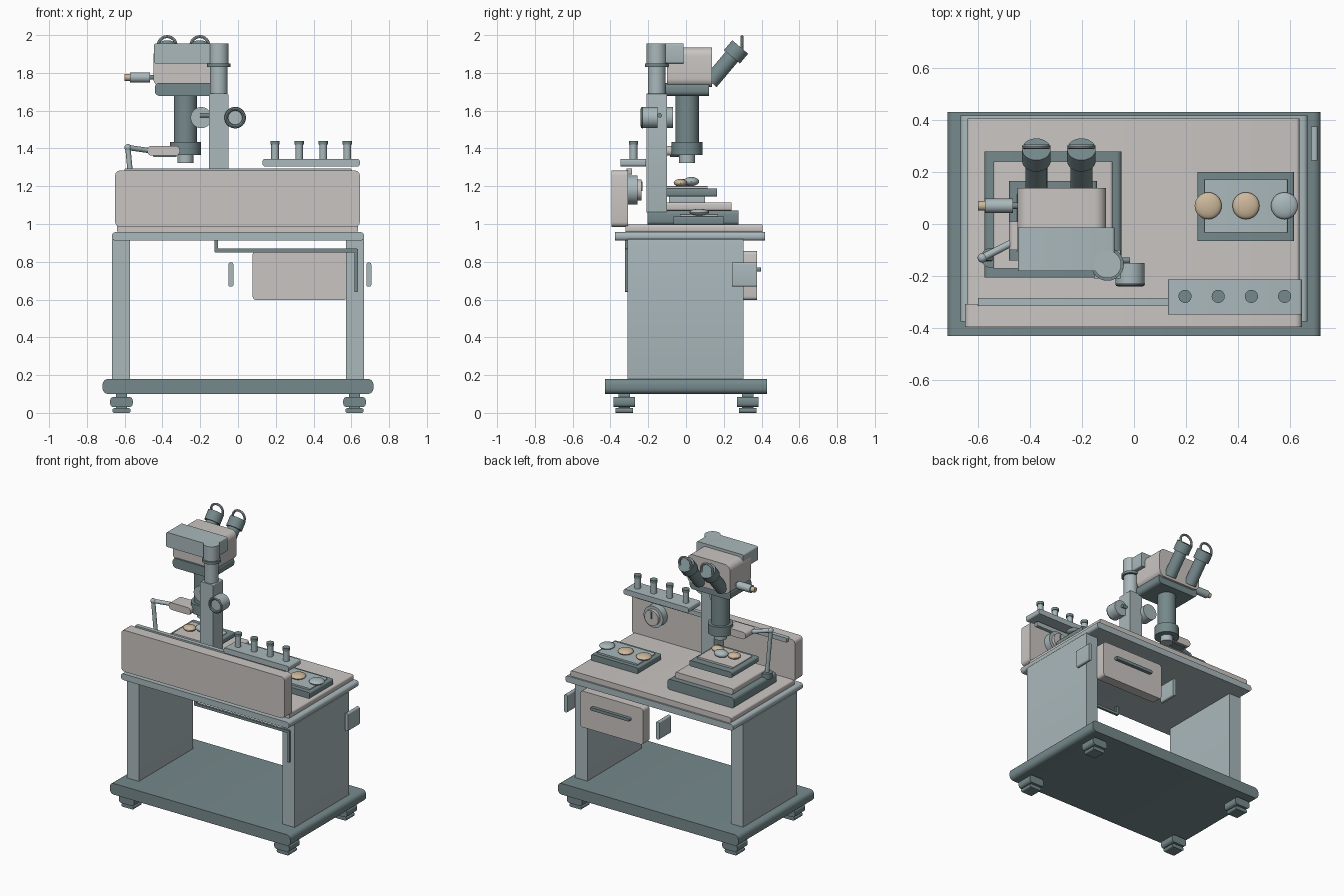
import bpy, bmesh, math
from mathutils import Vector

if "Cube" in bpy.data.objects:
    bpy.data.objects.remove(bpy.data.objects["Cube"])


def material(name, rgb):
    m = bpy.data.materials.new(name)
    m.use_nodes = True
    m.diffuse_color = (*rgb, 1)
    m.node_tree.nodes["Principled BSDF"].inputs["Base Color"].default_value = (*rgb, 1)
    return m


DARK = material("slate", (0.18, 0.25, 0.26))
LIGHT = material("pale_blue_grey", (0.40, 0.48, 0.50))
BEIGE = material("warm_grey", (0.59, 0.56, 0.54))
TAN = material("tan", (0.61, 0.48, 0.33))


def finish(bm, name, mat):
    bmesh.ops.recalc_face_normals(bm, faces=bm.faces)
    me = bpy.data.meshes.new(name)
    bm.to_mesh(me)
    bm.free()
    me.materials.append(mat)
    ob = bpy.data.objects.new(name, me)
    bpy.context.collection.objects.link(ob)
    bpy.ops.object.select_all(action="DESELECT")
    bpy.context.view_layer.objects.active = ob
    ob.select_set(True)
    bpy.ops.object.shade_smooth_by_angle(angle=math.radians(35))
    return ob


def box(name, mat, xs, ys, zs, r=0.006, steps=4):
    """Rounded rectangle in x-z, extruded along y."""
    bm = bmesh.new()
    ring = []
    corners = [(xs[1] - r, zs[1] - r), (xs[0] + r, zs[1] - r),
               (xs[0] + r, zs[0] + r), (xs[1] - r, zs[0] + r)]
    for i, (cx, cz) in enumerate(corners):
        for s in range(steps + 1):
            a = (i + s / steps) * math.pi / 2
            ring.append(bm.verts.new((cx + r * math.cos(a), ys[0], cz + r * math.sin(a))))
    face = bm.faces.new(ring)
    out = bmesh.ops.extrude_face_region(bm, geom=[face])["geom"]
    moved = [v for v in out if isinstance(v, bmesh.types.BMVert)]
    bmesh.ops.translate(bm, verts=moved, vec=(0, ys[1] - ys[0], 0))
    return finish(bm, name, mat)


def rod(name, mat, a, b, r, sides=32):
    """Cylinder between two points."""
    a, b = Vector(a), Vector(b)
    bm = bmesh.new()
    bmesh.ops.create_cone(bm, cap_ends=True, segments=sides, radius1=r, radius2=r,
                          depth=(b - a).length)
    rot = (b - a).to_track_quat("Z", "Y").to_matrix()
    bmesh.ops.rotate(bm, verts=bm.verts, cent=(0, 0, 0), matrix=rot)
    bmesh.ops.translate(bm, verts=bm.verts, vec=(a + b) / 2)
    return finish(bm, name, mat)


def ring(name, mat, loc, major, minor):
    """Torus whose axis runs along y."""
    bpy.ops.mesh.primitive_torus_add(location=loc, rotation=(math.pi / 2, 0, 0),
                                     major_radius=major, minor_radius=minor,
                                     major_segments=32, minor_segments=8)
    ob = bpy.context.object
    ob.name = name
    ob.data.materials.append(mat)
    bpy.ops.object.shade_smooth_by_angle()


def pebble(name, mat, loc, size):
    bm = bmesh.new()
    bmesh.ops.create_uvsphere(bm, u_segments=20, v_segments=10, radius=1)
    bmesh.ops.scale(bm, verts=bm.verts, vec=size)
    bmesh.ops.translate(bm, verts=bm.verts, vec=loc)
    finish(bm, name, mat)


# Bench: plinth, feet, side panels, worktop
box("plinth", DARK, (-0.717, 0.717), (-0.43, 0.43), (0.10, 0.18), 0.03)
for sx in (-1, 1):
    for sy in (-1, 1):
        x, y = sx * 0.617, sy * 0.327
        box("foot_block", DARK, (x - 0.06, x + 0.06), (y - 0.058, y + 0.058), (0.03, 0.085), 0.02)
        box("foot_neck", DARK, (x - 0.03, x + 0.03), (y - 0.03, y + 0.03), (0.015, 0.11))
        box("foot_pad", DARK, (x - 0.048, x + 0.048), (y - 0.046, y + 0.046), (0, 0.025), 0.01)
    box("side_panel", LIGHT, (sx * 0.619 - 0.048, sx * 0.619 + 0.048), (-0.31, 0.305), (0.17, 0.92), 0.003)
box("worktop_edge", LIGHT, (-0.667, 0.667), (-0.375, 0.417), (0.912, 0.957), 0.018)
box("worktop", BEIGE, (-0.64, 0.635), (-0.32, 0.405), (0.955, 0.997), 0.012)

# Front screen with rail, bottle shelf and dial
box("front_screen", BEIGE, (-0.65, 0.645), (-0.395, -0.308), (0.985, 1.283), 0.025)
box("screen_rail", LIGHT, (-0.6, 0.6), (-0.315, -0.285), (1.262, 1.294))
box("bottle_shelf", LIGHT, (0.13, 0.645), (-0.348, -0.213), (1.305, 1.344), 0.012)
for i in range(4):
    x = 0.196 + i * 0.1275
    rod("bottle", LIGHT, (x, -0.278, 1.34), (x, -0.278, 1.425), 0.02)
    rod("bottle_cap", DARK, (x, -0.278, 1.42), (x, -0.278, 1.44), 0.025)
rod("dial_body", LIGHT, (0.44, -0.31, 1.18), (0.44, -0.257, 1.18), 0.077)
rod("dial_face", BEIGE, (0.44, -0.26, 1.18), (0.44, -0.235, 1.18), 0.055)
box("dial_pointer", DARK, (0.435, 0.445), (-0.236, -0.229), (1.175, 1.225), 0.002)

# Drawer with handle and a pair of side plates
mid = 0.3275
box("drawer", BEIGE, (mid - 0.25, mid + 0.25), (0.305, 0.375), (0.597, 0.857), 0.02)
box("drawer_handle", DARK, (mid - 0.155, mid + 0.155), (0.375, 0.398), (0.748, 0.77), 0.008)
for s in (-1, 1):
    x = mid + s * 0.365
    box("drawer_side_plate", LIGHT, (x - 0.013, x + 0.013), (0.243, 0.375), (0.668, 0.796), 0.01)

# Drain pipe under the worktop
box("pipe_drop", DARK, (-0.124, -0.106), (-0.322, -0.305), (0.85, 0.92), 0.004)
box("pipe_run", DARK, (-0.124, 0.635), (-0.322, -0.305), (0.85, 0.869), 0.004)
box("pipe_end", DARK, (0.617, 0.635), (-0.322, -0.305), (0.64, 0.869), 0.004)

# Sample tray
box("tray", DARK, (0.243, 0.615), (-0.065, 0.2), (0.995, 1.04), 0.01)
box("tray_insert", LIGHT, (0.27, 0.59), (-0.033, 0.17), (1.035, 1.052))
for x, mat in ((0.285, TAN), (0.43, TAN), (0.578, LIGHT)):
    pebble("tray_sample", mat, (x, 0.07, 1.062), (0.052, 0.052, 0.018))

# Instrument base and stage
box("base", DARK, (-0.575, -0.048), (-0.205, 0.278), (0.995, 1.072), 0.02)
box("base_plate", BEIGE, (-0.54, -0.082), (-0.17, 0.24), (1.07, 1.115), 0.012)
box("stage_spacer", LIGHT, (-0.42, -0.2), (-0.09, 0.1), (1.11, 1.15))
box("stage", DARK, (-0.48, -0.142), (-0.14, 0.165), (1.145, 1.187), 0.012)
box("stage_insert", BEIGE, (-0.45, -0.17), (-0.105, 0.115), (1.185, 1.2))
pebble("sample_light", LIGHT, (-0.3, 0.028, 1.225), (0.05, 0.042, 0.024))
pebble("sample_left", TAN, (-0.23, -0.03, 1.218), (0.042, 0.035, 0.02))
pebble("sample_right", TAN, (-0.38, -0.005, 1.218), (0.045, 0.04, 0.02))

# Column and focus knobs
cx, cy = -0.102, -0.155
box("column", LIGHT, (cx - 0.051, cx + 0.051), (cy - 0.055, cy + 0.055), (1.06, 1.69))
rod("column_upper", LIGHT, (cx, cy, 1.68), (cx, cy, 1.85), 0.047)
rod("column_collar", DARK, (cx, cy, 1.832), (cx, cy, 1.85), 0.063)
rod("column_head", LIGHT, (cx, cy, 1.845), (cx, cy, 1.955), 0.053)
rod("focus_shaft", DARK, (-0.2, -0.14, 1.575), (-0.015, -0.14, 1.575), 0.012)
rod("front_knob", LIGHT, (-0.015, -0.23, 1.563), (-0.015, -0.15, 1.563), 0.056)
ring("front_knob_grip", DARK, (-0.015, -0.23, 1.563), 0.047, 0.01)
rod("rear_knob", LIGHT, (-0.195, -0.145, 1.563), (-0.195, -0.068, 1.563), 0.056)

# Optical head
box("head_bridge", LIGHT, (-0.445, -0.075), (-0.18, -0.013), (1.85, 1.955), 0.01)
box("head", BEIGE, (-0.448, -0.107), (-0.1, 0.138), (1.725, 1.935), 0.045, 6)
box("head_plate", DARK, (-0.44, -0.115), (-0.113, 0.122), (1.678, 1.747), 0.025)
tx, ty = -0.278, 0.006
rod("lens_tube", DARK, (tx, ty, 1.42), (tx, ty, 1.69), 0.062)
rod("lens_collar", DARK, (tx, ty, 1.365), (tx, ty, 1.435), 0.082)
rod("lens_tip", LIGHT, (tx, ty, 1.323), (tx, ty, 1.37), 0.042)
rod("side_port", LIGHT, (-0.572, 0.07, 1.776), (-0.465, 0.07, 1.776), 0.027)
rod("side_port_joint", DARK, (-0.47, 0.07, 1.776), (-0.44, 0.07, 1.776), 0.012)
rod("side_port_tip", TAN, (-0.6, 0.07, 1.776), (-0.57, 0.07, 1.776), 0.018)

# Pair of tilted eyepieces
for x in (-0.375, -0.202):
    rod("eyepiece_tube", DARK, (x, 0.13, 1.752), (x, 0.255, 1.9), 0.042)
    rod("eyepiece_cup", DARK, (x, 0.243, 1.885), (x, 0.287, 1.937), 0.055)
    ring("eyepiece_ring", LIGHT, (x, 0.297, 1.945), 0.047, 0.008)

# Work lamp on a bent arm
rod("lamp_foot", DARK, (-0.55, -0.13, 1.06), (-0.55, -0.13, 1.1), 0.038)
points = [(-0.553, -0.13, 1.09), (-0.583, -0.13, 1.405), (-0.465, -0.07, 1.388)]
for a, b in zip(points, points[1:]):
    rod("lamp_arm", LIGHT, a, b, 0.014, 16)
pebble("lamp_elbow", LIGHT, points[1], (0.018, 0.018, 0.018))
box("lamp_head", BEIGE, (-0.48, -0.308), (-0.1, 0.01), (1.362, 1.413), 0.022)
box("lamp_lens", DARK, (-0.45, -0.335 + 0.01), (-0.085, -0.005), (1.356, 1.364), 0.002)
